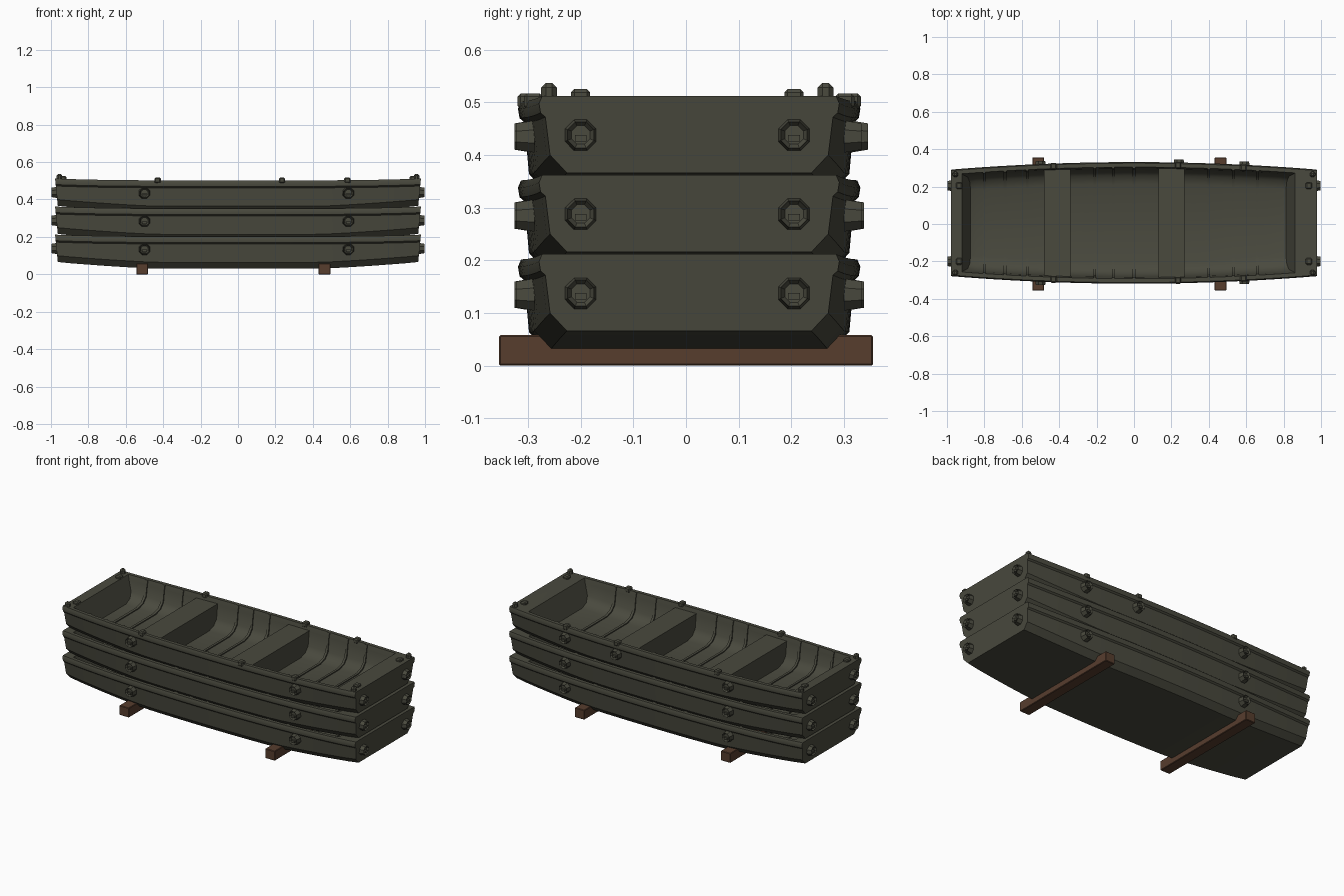
import bpy, bmesh, math
from mathutils import Vector, Matrix

if "Cube" in bpy.data.objects:
    bpy.data.objects.remove(bpy.data.objects["Cube"], do_unlink=True)

def material(name, color):
    m = bpy.data.materials.new(name)
    m.use_nodes = True
    m.diffuse_color = color
    bsdf = m.node_tree.nodes["Principled BSDF"]
    bsdf.inputs["Base Color"].default_value = color
    bsdf.inputs["Roughness"].default_value = 0.8
    return m

OLIVE = material("olive paint", (0.067, 0.067, 0.048, 1))
WOOD = material("brown timber", (0.095, 0.047, 0.027, 1))

END = 0.978           # half length of a hull
SPACING = 0.15        # height step of the stack
SHIFT = 0.006         # sideways offset of the stack

# ---- hull shape rules ----
def half_width(x):
    return 0.322 - 0.04 * (x / END) ** 2

def rim_z(x):
    return 0.202 + 0.01 * abs(x / END) ** 4

def keel_z(x):
    return 0.03 + 0.036 * max(0, (abs(x) - 0.42) / (END - 0.42)) ** 1.3

def mirrored(half, x, lean):
    """Full section from a half one, keel to rim; lower points lean inboard."""
    top = half[-1][1]
    def pt(y, z):
        return (x - math.copysign(lean * (top - z), x), y, z)
    return [pt(-y, z) for y, z in reversed(half)] + [pt(y, z) for y, z in half]

def outer_section(x):
    w, k, r = half_width(x), keel_z(x), rim_z(x)
    half = [(w - 0.05, k), (w - 0.018, k + 0.034), (w - 0.009, r - 0.04),
            (w, r - 0.032), (w + 0.003, r - 0.014), (w - 0.003, r)]
    return mirrored(half, x, 0.1 if abs(x) > 0.95 else 0)

def inner_section(x, inset=0.0, lean=0.0):
    w, r = half_width(x) - 0.024 - inset, rim_z(x)
    f = keel_z(x) + 0.015 + inset
    half = [(w - 0.09, f), (w - 0.045, f + 0.014), (w - 0.018, f + 0.045),
            (w - 0.008, r - 0.03), (w, r)]
    return mirrored(half, x, lean)

# ---- mesh helpers ----
def finish(bm, name, mat, angle=35):
    bmesh.ops.recalc_face_normals(bm, faces=bm.faces)
    mesh = bpy.data.meshes.new(name)
    bm.to_mesh(mesh)
    bm.free()
    mesh.materials.append(mat)
    mesh.shade_smooth()
    mesh.set_sharp_from_angle(angle=math.radians(angle))
    return mesh

def place(name, mesh, loc=(0, 0, 0), outward=None):
    ob = bpy.data.objects.new(name, mesh)
    bpy.context.scene.collection.objects.link(ob)
    ob.location = loc
    if outward:
        ob.rotation_euler = Vector(outward).to_track_quat("Z", "Y").to_euler()
    return ob

def skin(bm, sections, closed=False):
    """Join neighbouring sections with quads and cap both ends."""
    rows = [[bm.verts.new(p) for p in s] for s in sections]
    n = len(rows[0])
    for a, b in zip(rows, rows[1:]):
        for i in range(n if closed else n - 1):
            j = (i + 1) % n
            bm.faces.new((a[i], a[j], b[j], b[i]))
    bm.faces.new(rows[0])
    bm.faces.new(rows[-1])
    return rows

def block(name, size, mat, bevel):
    bm = bmesh.new()
    bmesh.ops.create_cube(bm, size=1, matrix=Matrix.Diagonal((*size, 1)))
    bmesh.ops.bevel(bm, geom=bm.edges[:], offset=bevel, segments=1, affect="EDGES")
    return finish(bm, name, mat)

# ---- hull: outer skin, cavity and the rim between them ----
def hull_mesh():
    bm = bmesh.new()
    count = 24
    ts = [i / count for i in range(count + 1)]
    outer = skin(bm, [outer_section(-END + 2 * END * t) for t in ts])
    cavity = [-0.92 + 1.78 * t for t in ts]
    inner = skin(bm, [inner_section(x, 0, 0.35 if i in (0, count) else 0)
                      for i, x in enumerate(cavity)])
    for k in (0, -1):
        for i in range(count):
            bm.faces.new((outer[i][k], outer[i + 1][k], inner[i + 1][k], inner[i][k]))
        bm.faces.new((outer[k][0], outer[k][-1], inner[k][-1], inner[k][0]))
    bevel_edges = [e for e in bm.edges if len(e.link_faces) == 2
                   and e.calc_face_angle(0) > 0.9]
    bmesh.ops.recalc_face_normals(bm, faces=bm.faces)
    bmesh.ops.bevel(bm, geom=bevel_edges, offset=0.006, segments=2,
                    affect="EDGES", clamp_overlap=True)
    return finish(bm, "hull", OLIVE)

def rib_mesh():
    bm = bmesh.new()
    for x0 in (-0.8, -0.69, -0.57, -0.21, -0.11, 0.0, 0.4, 0.53, 0.66):
        rings = []
        for x in (x0 - 0.007, x0 + 0.007):
            rings.append(inner_section(x, -0.003) + inner_section(x, 0.006)[::-1])
        skin(bm, rings, closed=True)
    return finish(bm, "ribs", OLIVE)

def bench_mesh():
    bm = bmesh.new()
    for start, stop in ((-0.48, -0.34), (0.13, 0.27)):
        rings = [[(px, py, min(pz, 0.178)) for px, py, pz in inner_section(x, -0.004)]
                 for x in (start, stop)]
        skin(bm, rings, closed=True)
    return finish(bm, "benches", OLIVE)

# ---- latch: tapered eight-sided cup with a peg across it ----
def latch_mesh():
    bm = bmesh.new()
    bmesh.ops.create_cone(bm, cap_ends=True, segments=8, radius1=0.033, radius2=0.027,
                          depth=0.034, matrix=Matrix.Rotation(math.pi / 8, 4, "Z"))
    front = max(bm.faces, key=lambda f: f.calc_center_median().z)
    bmesh.ops.inset_region(bm, faces=[front], thickness=0.008)
    bmesh.ops.translate(bm, verts=front.verts[:], vec=(0, 0, -0.012))
    bmesh.ops.create_cube(bm, size=1, matrix=Matrix.Translation((0, -0.006, 0.008))
                          @ Matrix.Diagonal((0.022, 0.012, 0.016, 1)))
    return finish(bm, "latch", OLIVE)

hull, ribs, benches, latch = hull_mesh(), rib_mesh(), bench_mesh(), latch_mesh()
clip = block("rim_clip", (0.034, 0.036, 0.03), OLIVE, 0.006)
cleat = block("corner_cleat", (0.03, 0.03, 0.05), OLIVE, 0.009)

# ---- the stack of three boats ----
for level, label in enumerate(("lower", "middle", "upper")):
    z = level * SPACING
    for part, mesh in (("hull", hull), ("ribs", ribs), ("benches", benches)):
        place(f"{label}_{part}", mesh, (0, SHIFT, z))
    for side in (-1, 1):
        spots = [-0.5, 0.59]
        if side > 0 and label == "upper":
            spots.append(0.24)
        for x in spots:
            y = SHIFT + side * (half_width(x) + 0.003)
            place(f"{label}_side_latch", latch, (x, y, z + 0.135), (0, side, 0))
        for y in (-0.2, 0.205):
            place(f"{label}_end_latch", latch, (side * (END + 0.003), y, z + 0.138),
                  (side, 0, 0))

# ---- fittings on the top rim ----
for side in (-1, 1):
    for x in (-0.43, 0.235, 0.585):
        place("rim_clip", clip, (x, SHIFT + side * (half_width(x) - 0.012), 0.502))
    for y in (-0.2, 0.205):
        place("end_clip", clip, (side * 0.935, y, 0.51))
    for y in (-0.26, 0.265):
        place("corner_cleat", cleat, (side * 0.955, y, 0.512))

# ---- timber skids under the stack ----
skid = block("skid", (0.064, 0.71, 0.058), WOOD, 0.003)
for label, x in (("right", -0.512), ("left", 0.462)):
    place(f"{label}_skid", skid, (x, 0, 0.029))
